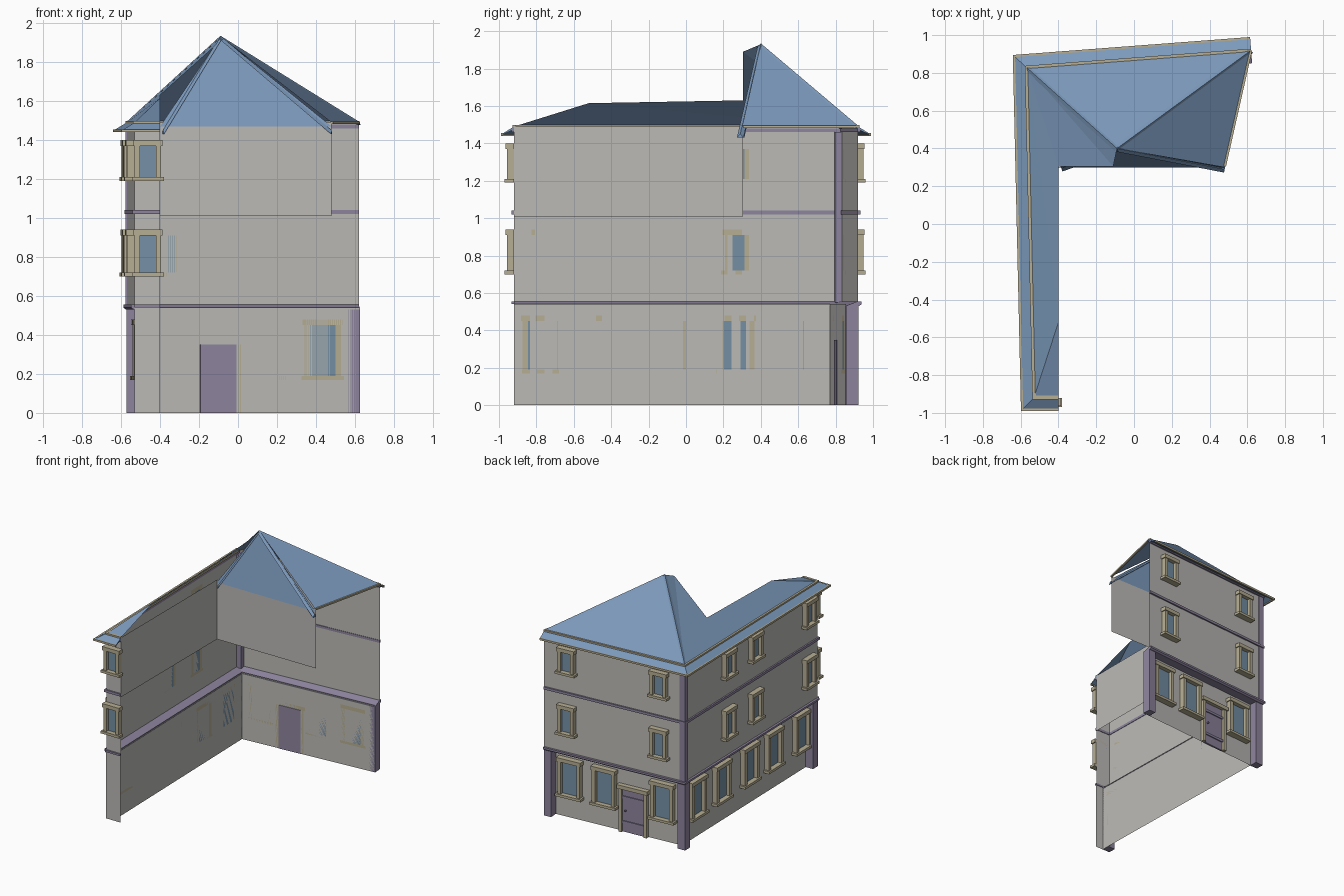
import bpy, bmesh
from mathutils import Vector, Matrix

if "Cube" in bpy.data.objects:
    bpy.data.objects.remove(bpy.data.objects["Cube"])


def material(name, rgb):
    m = bpy.data.materials.new(name)
    m.diffuse_color = (*rgb, 1)
    m.use_nodes = True
    m.node_tree.nodes["Principled BSDF"].inputs["Base Color"].default_value = m.diffuse_color
    return m


WALL = material("plaster", (.50, .49, .47))
TRIM = material("purple_stone", (.27, .23, .34))
FRAME = material("beige_stone", (.47, .42, .29))
ROOF = material("blue_slate", (.20, .32, .50))
GLASS = material("window_glass", (.18, .28, .38))

# Outer footprint of the street sides: front end, long left side, back
F, A, B, C = [Vector(p) for p in ((-.40, -.92), (-.53, -.92), (-.57, .83), (.62, .92))]
STREET = [F, A, B, C]


def finish(name, bm, mat, fix=True):
    if fix:
        bmesh.ops.recalc_face_normals(bm, faces=bm.faces)
    me = bpy.data.meshes.new(name)
    bm.to_mesh(me)
    bm.free()
    me.materials.append(mat)
    ob = bpy.data.objects.new(name, me)
    bpy.context.collection.objects.link(ob)
    return ob


def faces(name, polys, mat):
    bm = bmesh.new()
    for poly in polys:
        bm.faces.new([bm.verts.new(p) for p in poly])
    return finish(name, bm, mat, False)


def offset_path(path, d):
    """Mitred parallel of an open path, d is outward."""
    seg = [(b - a).normalized() for a, b in zip(path, path[1:])]
    nor = [Vector((-s.y, s.x)) for s in seg]
    out = []
    for i, p in enumerate(path):
        n0, n1 = nor[max(i - 1, 0)], nor[min(i, len(nor) - 1)]
        out.append(p + (n0 + n1) * (d / (1 + n0.dot(n1))))
    return out


def sweep(name, path, profile, mat, closed=True):
    """Sweep a profile of (outward offset, z) along a footprint path."""
    bm = bmesh.new()
    rows = [[bm.verts.new((p.x, p.y, z)) for p in offset_path(path, d)] for d, z in profile]
    pairs = list(zip(rows, rows[1:])) + ([(rows[-1], rows[0])] if closed else [])
    for r, s in pairs:
        for i in range(len(path) - 1):
            bm.faces.new((r[i], r[i + 1], s[i + 1], s[i]))
    if closed:
        bm.faces.new([r[0] for r in rows])
        bm.faces.new([r[-1] for r in rows])
    return finish(name, bm, mat, closed)


def boxes(name, M, items, mat):
    """Boxes (x0, x1, out0, out1, z0, z1) in a wall's own frame."""
    bm = bmesh.new()
    for x0, x1, y0, y1, z0, z1 in items:
        T = Matrix.Translation(((x0 + x1) / 2, (y0 + y1) / 2, (z0 + z1) / 2))
        S = Matrix.Diagonal((x1 - x0, y1 - y0, z1 - z0, 1))
        bmesh.ops.create_cube(bm, size=1, matrix=M @ T @ S)
    return finish(name, bm, mat)


def wall_frame(a, b, t, d=0):
    """Frame at fraction t along wall a-b: x along, y outward, z up."""
    u = (b - a).normalized()
    n = Vector((-u.y, u.x))
    p = a.lerp(b, t) + n * d
    return Matrix(((u.x, n.x, 0, p.x), (u.y, n.y, 0, p.y), (0, 0, 1, 0), (0, 0, 0, 1)))


def window(M, w, z0, z1, depth, jamb):
    h = w / 2
    boxes("window_frame", M, [
        (-h, -h + jamb, 0, depth, z0 + .02, z1 - .03),
        (h - jamb, h, 0, depth, z0 + .02, z1 - .03),
        (-h - .008, h + .008, 0, depth + .006, z1 - .03, z1),
        (-h - .015, h + .015, 0, depth + .012, z0, z0 + .02)], FRAME)
    boxes("window_pane", M, [(-h + jamb, h - jamb, 0, .012, z0 + .02, z1 - .03)], GLASS)


# Street walls: recessed ground floor and two upper floors
R = -.065
sweep("upper_wall", STREET, [(0, .54), (0, 1.49)], WALL, False)
sweep("ground_wall", [A, B, C], [(R, 0), (R, .54)], WALL, False)
sweep("ground_end_wall", [F, A], [(.002, 0), (.002, .54)], WALL, False)

# Courtyard walls of the top floor
faces("courtyard_wall", [
    [(-.40, -.92, 1.01), (-.40, .305, 1.01), (-.40, .305, 1.49), (-.40, -.92, 1.49)],
    [(-.40, .305, 1.01), (.48, .305, 1.01), (.48, .305, 1.49), (-.40, .305, 1.49)]], WALL)

# String courses; each also shows on the inside
sweep("ground_cornice", [A, B, C],
      [(R - .004, .53), (.005, .53), (.018, .54), (.018, .555), (-.004, .555)], TRIM)
sweep("end_cornice", [F, A], [(-.004, .54), (.014, .54), (.014, .555), (-.004, .555)], TRIM)
for z in (1.02, 1.46):
    sweep("string_course", STREET,
          [(-.004, z), (.012, z), (.012, z + .02), (-.004, z + .02)], TRIM)

# Ground floor pilasters and corner strips
boxes("front_pilaster", wall_frame(A, B, 0), [(0, .06, R, 0, 0, .53)], TRIM)
boxes("corner_pilaster", wall_frame(A, B, 1), [(-.065, 0, R, .003, 0, .53)], TRIM)
boxes("end_pilaster", wall_frame(B, C, 1), [(-.06, 0, R, .002, 0, .53)], TRIM)
boxes("corner_strip", wall_frame(A, B, 1), [(-.035, .006, -.04, .007, .55, 1.46)], TRIM)

# Upper windows on both floors of each street side
spots = [(F, A, .48), (A, B, .075), (A, B, .48), (A, B, .68), (B, C, .175), (B, C, .832)]
for a, b, t in spots:
    for z0, z1 in ((.70, .94), (1.19, 1.40)):
        window(wall_frame(a, b, t), .135, z0, z1, .038, .026)

# Ground windows
for t in (.08, .29, .47, .68, .865):
    window(wall_frame(A, B, t, R), .19, .17, .48, .04, .028)
for t in (.18, .595, .84):
    window(wall_frame(B, C, t, R), .19, .17, .48, .04, .028)

# Back door with surround and panel rails
D = wall_frame(B, C, .39, R)
boxes("door", D, [(-.093, .093, -.003, .012, 0, .35)], TRIM)
boxes("door_rails", D, [(-.093, .093, .01, .02, z, z + .02) for z in (.07, .27)]
      + [(.06, .07, .01, .03, .17, .18)], TRIM)
boxes("door_surround", D, [(-.12, -.093, 0, .03, 0, .35), (.093, .12, 0, .03, 0, .35),
                           (-.13, .13, 0, .04, .35, .38)], FRAME)

# Flared eaves skirt, gutter and base moulding
sweep("eaves_skirt", STREET, [(0, 1.49), (.062, 1.452), (.062, 1.446), (0, 1.475)], ROOF)
sweep("gutter", STREET, [(.058, 1.44), (.07, 1.44), (.07, 1.455), (.058, 1.455)], FRAME)
sweep("roof_base_moulding", STREET,
      [(-.012, 1.482), (.008, 1.482), (.008, 1.497), (-.012, 1.497)], FRAME)
boxes("side_roof_edge", wall_frame(C, Vector((.48, .30)), 0),
      [(0, .63, -.008, .006, 1.482, 1.495)], FRAME)

# Roof planes: the left slope runs on over the wing and is cut at the courtyard
apex = (-.09, .40, 1.93)
a, b, c, d = (-.53, -.92, 1.49), (-.57, .83, 1.49), (.62, .92, 1.49), (.48, .30, 1.49)
cut, low, ridge = (-.11, .305, 1.89), (-.40, .305, 1.63), (-.40, -.52, 1.615)
faces("roof", [
    [b, a, ridge], [b, ridge, low], [b, low, cut], [b, cut, apex],
    [a, (-.40, -.92, 1.49), ridge],
    [c, b, apex], [d, c, apex],
    [(-.40, .30, 1.47), (.48, .30, 1.47), apex]], ROOF)

# Hip caps: shallow folded strips along each hip
bm = bmesh.new()
top = Vector(apex)
for foot in (b, c, (.48, .29, 1.445), (-.385, .295, 1.445)):
    foot = Vector(foot)
    run = top - foot
    side = run.cross(Vector((0, 0, 1))).normalized() * .018
    up = Vector((0, 0, .008))
    ring = [[bm.verts.new(p + o) for o in (side - up * 1.8, up * .6, -side - up * 1.8)]
            for p in (foot, top)]
    for i in range(3):
        j = (i + 1) % 3
        bm.faces.new((ring[0][i], ring[0][j], ring[1][j], ring[1][i]))
    bm.faces.new(ring[0])
finish("hip_caps", bm, ROOF)
